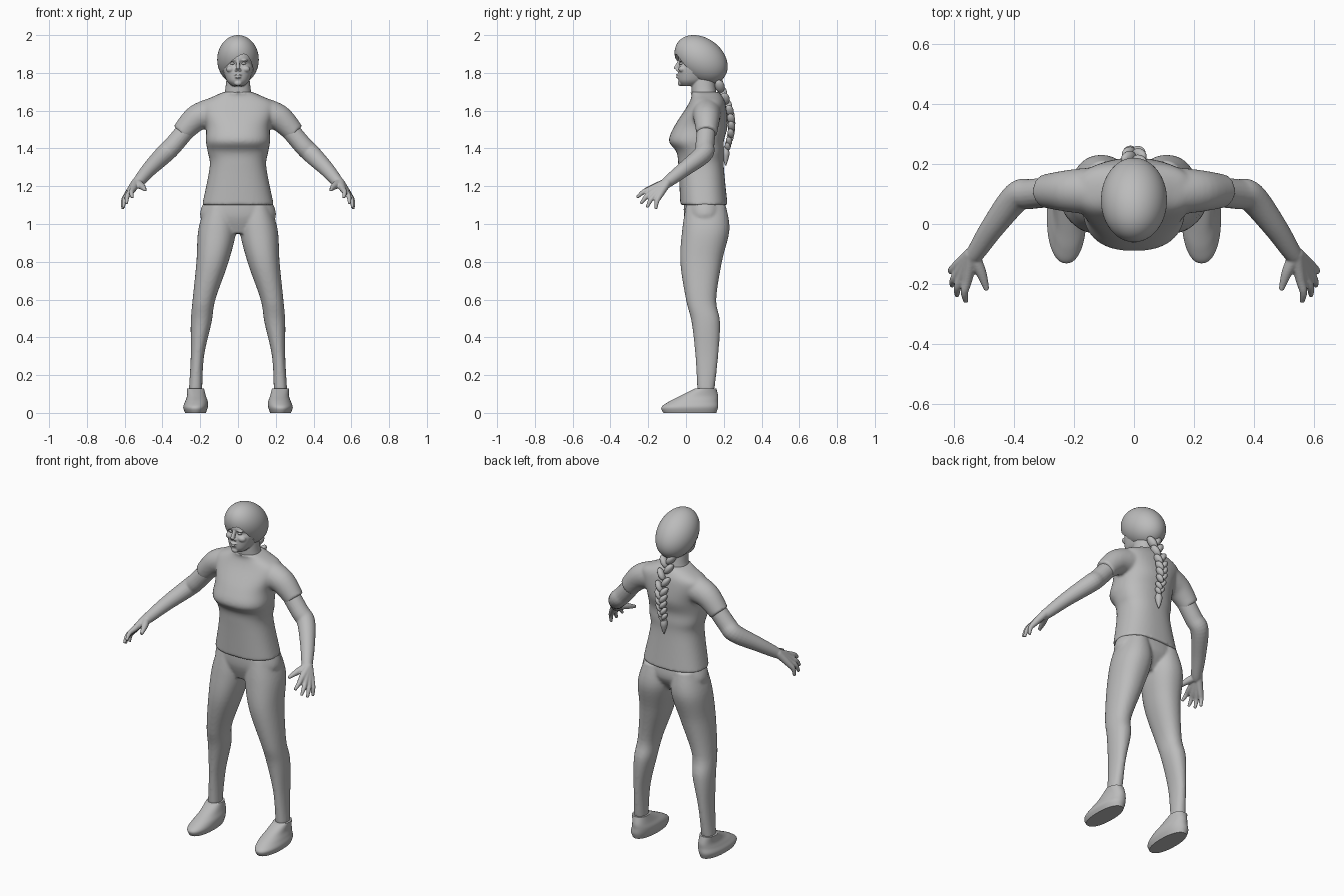
import bpy, bmesh, math
from mathutils import Vector, Matrix

default_cube = bpy.data.objects.get("Cube")
if default_cube:
    bpy.data.objects.remove(default_cube, do_unlink=True)

grey = bpy.data.materials.new("plain grey")
grey.use_nodes = True
tone = (.5, .5, .5, 1)
grey.diffuse_color = tone
grey.node_tree.nodes["Principled BSDF"].inputs["Base Color"].default_value = tone


def spline(rows, steps=6):
    """Catmull-Rom resampling of a list of equal-length tuples."""
    result = []
    last = len(rows) - 1
    for i in range(last):
        before, start, end, after = (rows[min(max(i + k, 0), last)] for k in (-1, 0, 1, 2))
        for j in range(steps):
            t = j / steps
            result.append([q + t / 2 * (r - p + t * (2*p - 5*q + 4*r - s + t * (3*(q - r) + s - p)))
                           for p, q, r, s in zip(before, start, end, after)])
    return result + [list(rows[last])]


def skin(bm, rings):
    """Bridge a list of equal rings and cap both ends."""
    loops = [[bm.verts.new(point) for point in ring] for ring in rings]
    count = len(loops[0])
    for low, high in zip(loops, loops[1:]):
        for i in range(count):
            following = (i + 1) % count
            bm.faces.new((low[i], low[following], high[following], high[i]))
    bm.faces.new(loops[0])
    bm.faces.new(loops[-1])


def stack(bm, rows, side=1, power=2.2, count=48):
    """Horizontal sections (z, inner x, outer x, front y, back y) lofted upward."""
    def bend(value):
        return math.copysign(abs(value) ** (2 / power), value)
    angles = [math.tau * i / count for i in range(count)]
    rings = []
    for z, inner, outer, front, back in spline(rows):
        middle = Vector((inner + outer, front + back)) / 2
        radius = Vector((outer - inner, back - front)) / 2
        rings.append([(side * (middle.x + radius.x * bend(math.cos(a))),
                       middle.y + radius.y * bend(math.sin(a)), z) for a in angles])
    skin(bm, rings)


def centred(rows):
    """Turn (z, half width, front y, back y) into symmetric sections."""
    return [(z, -half, half, front, back) for z, half, front, back in rows]


def tube(bm, rows, side=1, count=20):
    """Round tube through points (x, y, z, radius)."""
    points = spline(rows)
    centres = [Vector(point[:3]) for point in points]
    rings = []
    for i, centre in enumerate(centres):
        direction = centres[min(i + 1, len(centres) - 1)] - centres[max(i - 1, 0)]
        across = direction.cross(Vector((.3, 1, .4))).normalized()
        upward = direction.cross(across).normalized()
        ring = []
        for k in range(count):
            angle = math.tau * k / count
            point = centre + points[i][3] * (across * math.cos(angle) + upward * math.sin(angle))
            ring.append((side * point.x, point.y, point.z))
        rings.append(ring)
    skin(bm, rings)


def blob(bm, centre, size, tilt=0, lean=0, segments=20):
    """Ellipsoid, tilted sideways and leaned forward or back."""
    matrix = (Matrix.Translation(centre) @ Matrix.Rotation(lean, 4, 'X')
              @ Matrix.Rotation(tilt, 4, 'Y') @ Matrix.Diagonal((*size, 1)))
    bmesh.ops.create_uvsphere(bm, u_segments=segments, v_segments=segments * 2 // 3,
                              radius=1, matrix=matrix)


def finish(name, bm, voxel=0, relax=4):
    """Make the object; with a voxel size its pieces are fused and softened."""
    bmesh.ops.recalc_face_normals(bm, faces=bm.faces[:])
    mesh = bpy.data.meshes.new(name)
    bm.to_mesh(mesh)
    bm.free()
    mesh.materials.append(grey)
    part = bpy.data.objects.new(name, mesh)
    bpy.context.collection.objects.link(part)
    shade(part)
    if voxel:
        fuse = part.modifiers.new("fuse", 'REMESH')
        fuse.mode = 'VOXEL'
        fuse.voxel_size = voxel
        fuse.use_smooth_shade = True
        soften = part.modifiers.new("soften", 'SMOOTH')
        soften.iterations = relax
    return part


def shade(part):
    bpy.ops.object.select_all(action='DESELECT')
    part.select_set(True)
    bpy.context.view_layer.objects.active = part
    bpy.ops.object.shade_smooth_by_angle(angle=math.radians(50))


both_sides = ((1, "left"), (-1, "right"))

# Shirt: torso with short sleeves
bm = bmesh.new()
stack(bm, centred([(1.1, .19, -.03, .22), (1.3, .15, -.04, .2), (1.38, .16, -.05, .2),
                   (1.44, .17, -.09, .2), (1.52, .17, -.06, .22), (1.63, .2, .01, .21),
                   (1.68, .12, .03, .19), (1.7, .07, .02, .17)]), power=2.4)
for side, word in both_sides:
    tube(bm, [(.13, .11, 1.59, .08), (.22, .11, 1.56, .07), (.3, .11, 1.48, .055)], side, 28)
finish("shirt", bm, .008, 7)

# Trousers: pelvis and two legs
bm = bmesh.new()
stack(bm, centred([(.95, .12, .02, .15), (1.04, .2, -.01, .21), (1.14, .17, -.01, .2)]))
for side, word in both_sides:
    stack(bm, [(.12, .19, .26, .06, .15), (.3, .18, .25, .05, .17), (.48, .14, .25, .03, .18),
               (.6, .12, .24, 0, .16), (.8, .05, .22, -.03, .19), (.97, .01, .21, -.02, .23),
               (1.1, .03, .17, 0, .21)], side)
finish("trousers", bm, .008)

for side, word in both_sides:
    # Arm and hand
    bm = bmesh.new()
    tube(bm, [(.24, .11, 1.54, .05), (.34, .1, 1.42, .05), (.39, .09, 1.37, .05),
              (.47, -.01, 1.29, .04), (.53, -.1, 1.22, .03), (.55, -.12, 1.2, .02)], side)
    wrist = (.54, -.1, 1.22, .024)
    for finger in range(4):
        t = finger / 3
        arc = math.sin(math.pi * t) * Vector((.015, -.015, -.015))
        knuckle = Vector((.555, -.185, 1.185)).lerp(Vector((.59, -.14, 1.15)), t) + arc / 3
        tip = Vector((.56, -.26, 1.14)).lerp(Vector((.61, -.16, 1.08)), t) + arc
        joint = (knuckle + tip) / 2 + Vector((.007, -.004, .006))
        tube(bm, [wrist, (*knuckle, .017), (*joint, .013), (*tip, .008)], side)
    tube(bm, [wrist, (.51, -.16, 1.2, .018), (.49, -.22, 1.18, .009)], side)
    finish(word + "_arm", bm, .0045)

    # Shoe
    bm = bmesh.new()
    stack(bm, [(0, .17, .28, -.12, .16), (.03, .16, .29, -.13, .17), (.06, .16, .28, -.09, .17),
               (.09, .17, .27, -.03, .17), (.13, .18, .27, .05, .16)], side)
    finish(word + "_shoe", bm)

    # Eye
    bm = bmesh.new()
    blob(bm, (side * .03, -.025, 1.85), (.012, .011, .007))
    finish(word + "_eye", bm)

# Head with neck and facial relief
bm = bmesh.new()
stack(bm, centred([(1.73, .03, -.02, .06), (1.76, .06, -.04, .11), (1.82, .08, -.04, .15),
                   (1.85, .08, -.03, .17), (1.88, .08, -.04, .18), (1.95, .06, -.01, .15)]))
stack(bm, centred([(1.65, .09, .04, .17), (1.7, .07, .03, .16), (1.78, .06, .03, .15)]))
tube(bm, [(0, -.03, 1.87, .008), (0, -.056, 1.82, .012)])
for height, width in ((1.79, .022), (1.776, .018)):
    blob(bm, (0, -.04, height), (width, .013, .006))
blob(bm, (0, -.03, 1.745), (.02, .014, .014))
for side, word in both_sides:
    blob(bm, (side * .01, -.044, 1.815), (.008, .01, .007))
    blob(bm, (side * .04, -.02, 1.82), (.024, .02, .018))
    blob(bm, (side * .03, -.03, 1.867), (.022, .01, .006), side * .15)
finish("head", bm, .0035, 3)

# Hair cap: an egg leaning back, with a swept fringe opening cut over the face
bm = bmesh.new()
blob(bm, (0, .08, 1.87), (.11, .135, .13), segments=60)
for vert in bm.verts:
    vert.co.y -= .3 * (vert.co.z - 1.87)
hair = finish("hair", bm)
fringe = spline([(-.08, 1.7), (-.08, 1.81), (.03, 1.9), (.08, 1.82), (.07, 1.7)])
bm = bmesh.new()
skin(bm, [[(x, y, z) for x, z in fringe] for y in (-.2, .035)])
cutter = finish("fringe_cutter", bm)
cutter.hide_render = True
opening = hair.modifiers.new("face opening", 'BOOLEAN')
opening.operation = 'DIFFERENCE'
opening.solver = 'EXACT'
opening.object = cutter
bpy.context.view_layer.objects.active = hair
bpy.ops.object.modifier_apply(modifier=opening.name)
bpy.data.objects.remove(cutter, do_unlink=True)
shade(hair)

# Braid: alternating slanted lobes, a tie and a loose tuft
bm = bmesh.new()
path = spline([(.17, 1.75), (.23, 1.6), (.24, 1.5), (.22, 1.41)], 5)
for i, (y, z) in enumerate(path):
    side = 1 if i % 2 else -1
    size = 1 - .45 * i / len(path)
    blob(bm, (side * size * .021, y, z), Vector((.02, .026, .04)) * size, side * .6, .25)
blob(bm, (0, .214, 1.4), (.014, .014, .012))
tube(bm, [(0, .21, 1.41, .01), (0, .21, 1.37, .02), (0, .21, 1.31, .003)])
finish("braid", bm)
